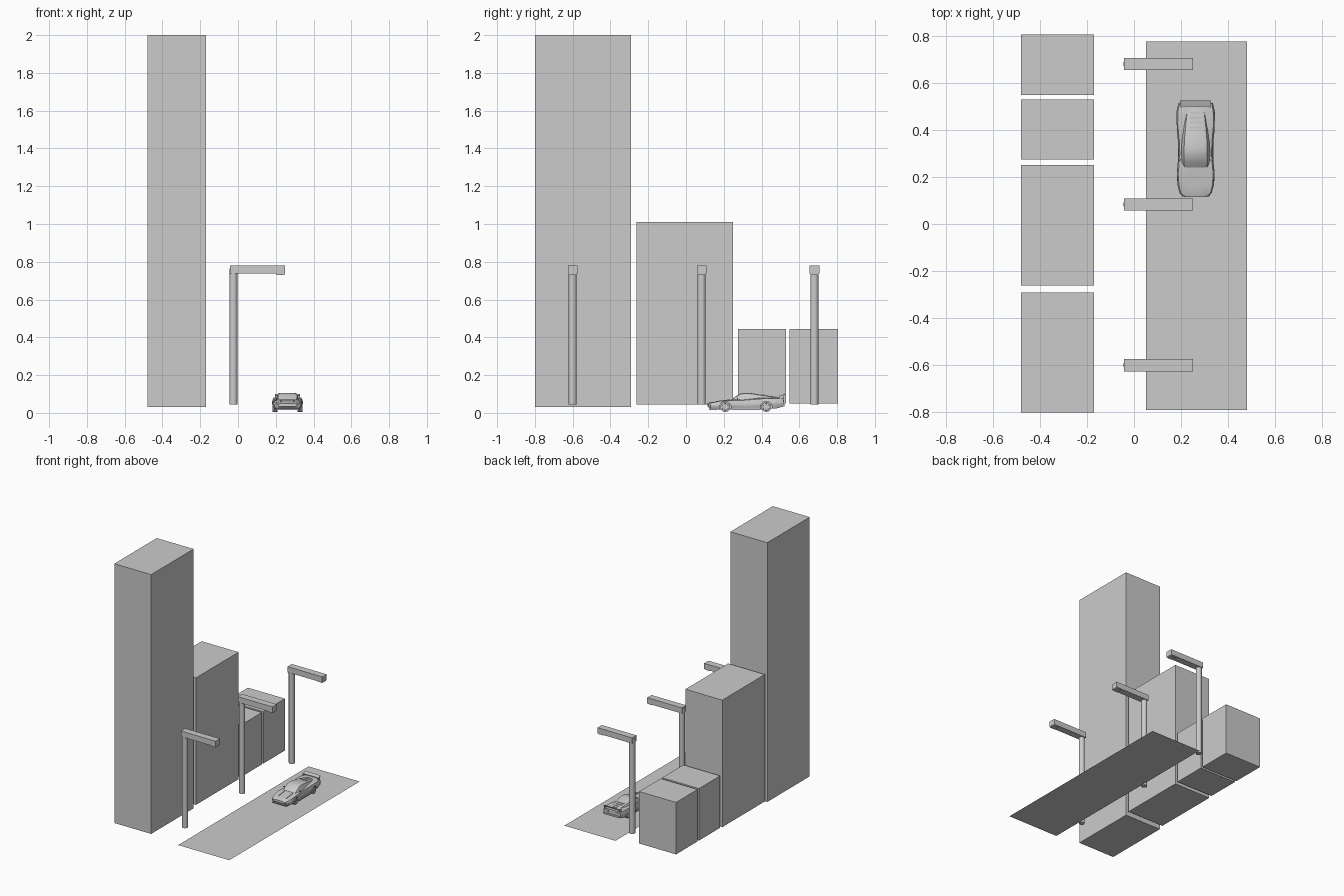
import bpy, bmesh, math
from mathutils import Matrix, Vector

cube = bpy.data.objects.get("Cube")
if cube:
    bpy.data.objects.remove(cube, do_unlink=True)

grey = bpy.data.materials.new("plain grey")
grey.use_nodes = True
GREY = (0.6, 0.6, 0.6, 1)
grey.diffuse_color = GREY
grey.node_tree.nodes["Principled BSDF"].inputs["Base Color"].default_value = GREY


def finish(name, bm):
    bmesh.ops.recalc_face_normals(bm, faces=bm.faces)
    mesh = bpy.data.meshes.new(name)
    bm.to_mesh(mesh)
    bm.free()
    ob = bpy.data.objects.new(name, mesh)
    mesh.materials.append(grey)
    bpy.context.collection.objects.link(ob)
    return ob


def smooth(ob, angle=35):
    bpy.ops.object.select_all(action='DESELECT')
    ob.select_set(True)
    bpy.context.view_layer.objects.active = ob
    bpy.ops.object.shade_smooth_by_angle(angle=math.radians(angle))


def box(name, x, y, z):
    bm = bmesh.new()
    bmesh.ops.create_cube(bm, size=1)
    for v in bm.verts:
        v.co = Vector([(a + b) / 2 + c * (b - a) for (a, b), c in zip((x, y, z), v.co)])
    return finish(name, bm)


def cylinder(name, centre, radius, depth, axis='Z', sides=24):
    bm = bmesh.new()
    turn = Matrix.Rotation(math.pi / 2, 4, 'Y') if axis == 'X' else Matrix()
    bmesh.ops.create_cone(bm, cap_ends=True, segments=sides, radius1=radius, radius2=radius,
                          depth=depth, matrix=Matrix.Translation(centre) @ turn)
    ob = finish(name, bm)
    smooth(ob)
    return ob


def loft(name, rings):
    """Skin closed rings of points and cap both ends."""
    bm = bmesh.new()
    rows = [[bm.verts.new(p) for p in ring] for ring in rings]
    n = len(rows[0])
    for a, b in zip(rows, rows[1:]):
        for i in range(n):
            j = (i + 1) % n
            bm.faces.new((a[i], a[j], b[j], b[i]))
    bm.faces.new(rows[0])
    bm.faces.new(rows[-1][::-1])
    return finish(name, bm)


def mirrored(half, y):
    """Turn a right-half outline (x, z) into a full ring across the car."""
    full = half + [(-x, z) for x, z in reversed(half)]
    return [(CAR_X + x, y, z) for x, z in full]


# Road
bm = bmesh.new()
bm.faces.new([bm.verts.new(p) for p in
              ((0.05, -0.79, 0), (0.48, -0.79, 0), (0.48, 0.775, 0), (0.05, 0.775, 0))])
finish("road", bm)

# Buildings
for name, y, z in (("tower", (-0.80, -0.29), (0.03, 2.0)),
                   ("middle_building", (-0.262, 0.25), (0.045, 1.01)),
                   ("low_building_front", (0.275, 0.53), (0.05, 0.445)),
                   ("low_building_back", (0.547, 0.805), (0.05, 0.445))):
    box(name, (-0.48, -0.17), y, z)

# Street lamps
for i, y in enumerate((-0.6, 0.083, 0.68)):
    cylinder(f"lamp_pole_{i}", (-0.024, y, 0.405), 0.021, 0.72)
    box(f"lamp_arm_{i}", (-0.042, 0.25), (y - 0.026, y + 0.026), (0.737, 0.78))
    box(f"lamp_light_{i}", (0.205, 0.247), (y - 0.021, y + 0.021), (0.731, 0.738))
    cylinder(f"lamp_cap_{i}", (-0.03, y, 0.75), 0.016, 0.03)

# Car body: y, half width, underside, shoulder height, centre height
CAR_X = 0.262
stations = ((0.115, 0.048, 0.034, 0.047, 0.050),
            (0.130, 0.068, 0.022, 0.052, 0.055),
            (0.165, 0.077, 0.019, 0.059, 0.059),
            (0.210, 0.081, 0.019, 0.066, 0.064),
            (0.250, 0.077, 0.018, 0.066, 0.070),
            (0.300, 0.073, 0.017, 0.066, 0.073),
            (0.360, 0.076, 0.018, 0.071, 0.077),
            (0.425, 0.083, 0.020, 0.077, 0.079),
            (0.480, 0.081, 0.024, 0.077, 0.080),
            (0.515, 0.073, 0.034, 0.074, 0.078))
rings = []
for y, w, low, shoulder, top in stations:
    mid = (low + shoulder) / 2
    rings.append(mirrored([(0.35 * w, low), (0.88 * w, low), (0.98 * w, mid - 0.006), (w, mid + 0.004),
                           (0.92 * w, shoulder), (0.7 * w, top), (0.3 * w, top + 0.001)], y))
body = loft("car_body", rings)

# Wheel arches cut out of the body, and wheels with recessed hubs
axles = (0.208, 0.425)
for y in axles:
    for side in (-1, 1):
        x = CAR_X + side * 0.072
        cutter = cylinder("arch_cutter", (x, y, 0.031), 0.030, 0.046, 'X')
        cutter.hide_render = True
        cut = body.modifiers.new("arch", 'BOOLEAN')
        cut.operation = 'DIFFERENCE'
        cut.object = cutter
        bpy.context.view_layer.objects.active = body
        bpy.ops.object.modifier_apply(modifier=cut.name)
        bpy.data.objects.remove(cutter, do_unlink=True)
        bm = bmesh.new()
        bmesh.ops.create_cone(bm, cap_ends=True, segments=24, radius1=0.026, radius2=0.026, depth=0.026,
                              matrix=Matrix.Translation((CAR_X + side * 0.066, y, 0.031))
                              @ Matrix.Rotation(math.pi / 2, 4, 'Y'))
        caps = [f for f in bm.faces if len(f.verts) > 4]
        bmesh.ops.inset_individual(bm, faces=caps, thickness=0.008)
        bmesh.ops.inset_individual(bm, faces=caps, thickness=0.001, depth=-0.004)
        smooth(finish("wheel", bm))
        cylinder("wheel_hub", (CAR_X + side * 0.074, y, 0.031), 0.006, 0.008, 'X', 12)
smooth(body, 30)

# Cabin: raked windscreen, roof and long sloping tail
cabin = []
for y, base, roof, top in ((0.240, 0.052, 0.044, 0.071), (0.262, 0.060, 0.047, 0.087),
                           (0.290, 0.062, 0.046, 0.103), (0.318, 0.062, 0.046, 0.106),
                           (0.350, 0.062, 0.045, 0.104), (0.390, 0.059, 0.042, 0.097),
                           (0.450, 0.052, 0.036, 0.088), (0.500, 0.042, 0.030, 0.079)):
    cabin.append(mirrored([(base, 0.065), (roof + 0.003, top - 0.003), (roof - 0.006, top)], y))
smooth(loft("car_cabin", cabin), 30)

# Engine cover slats
for i in range(4):
    y, z = 0.405 + i * 0.021, 0.0945 - i * 0.0035
    w = 0.028 - i * 0.002
    box(f"engine_slat_{i}", (CAR_X - w, CAR_X + w), (y, y + 0.010), (z - 0.006, z + 0.002))

# Rear wing with upright supports
rear = box("rear_wing", (CAR_X - 0.066, CAR_X + 0.066), (0.500, 0.525), (0.088, 0.092))
for v in rear.data.vertices:
    v.co.z += (v.co.y - 0.5) * 0.35
for side in (-1, 1):
    x = CAR_X + side * 0.062
    box("wing_support", (x - 0.003, x + 0.003), (0.495, 0.518), (0.072, 0.093))
    # Door mirrors, bonnet ridges, lamps and sills
    x = CAR_X + side * 0.068
    box("door_mirror", (x - 0.006, x + 0.006), (0.270, 0.276), (0.074, 0.081))
    x = CAR_X + side * 0.034
    ridge = box("bonnet_ridge", (x - 0.002, x + 0.002), (0.155, 0.235), (0.056, 0.062))
    for v in ridge.data.vertices:
        v.co.z += (v.co.y - 0.155) * 0.12
    x = CAR_X + side * 0.045
    box("front_lamp", (x - 0.013, x + 0.013), (0.117, 0.135), (0.038, 0.045))
    box("rear_lamp", (x - 0.016, x + 0.016), (0.512, 0.518), (0.058, 0.068))
    x = CAR_X + side * 0.068
    box("side_sill", (x - 0.007, x + 0.007), (0.245, 0.388), (0.014, 0.022))

# Bumpers
box("front_splitter", (CAR_X - 0.060, CAR_X + 0.060), (0.122, 0.165), (0.016, 0.022))
box("rear_bumper", (CAR_X - 0.066, CAR_X + 0.066), (0.500, 0.521), (0.034, 0.046))
